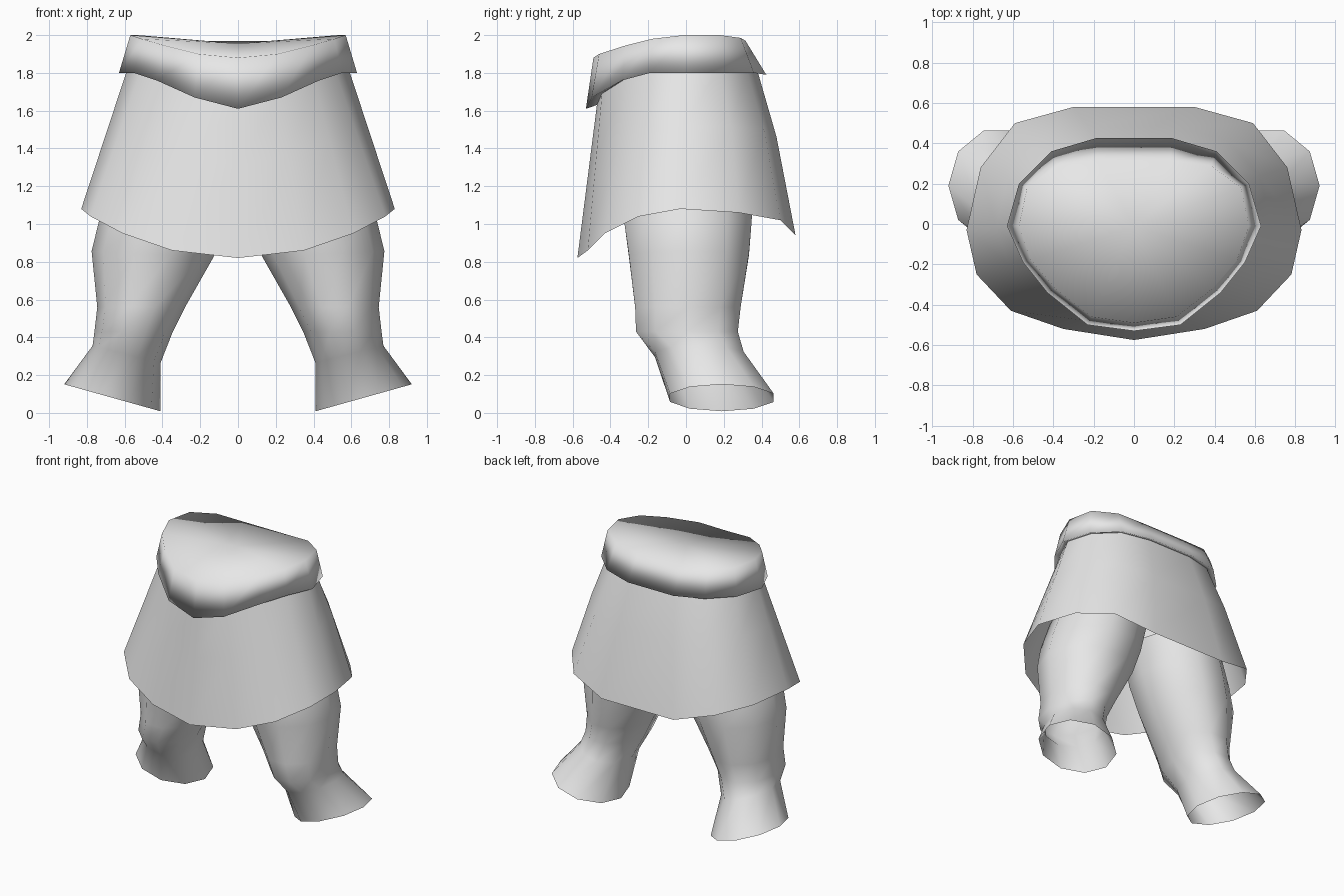
import bpy, math

if "Cube" in bpy.data.objects:
    bpy.data.objects.remove(bpy.data.objects["Cube"])

grey = bpy.data.materials.new("light grey")
grey.diffuse_color = (0.8, 0.8, 0.8, 1)
grey.use_nodes = True
grey.node_tree.nodes["Principled BSDF"].inputs["Base Color"].default_value = grey.diffuse_color


def full_ring(half):
    """Mirror a half outline (front centre first) into a closed ring."""
    return half + [(-x, y, z) for x, y, z in reversed(half[1:])]


def loft(name, rings, peak=None):
    """Skin rings from bottom to top; an optional peak closes the last one."""
    n = len(rings[0])
    verts = [p for ring in rings for p in ring]
    faces = []
    for r in range(len(rings) - 1):
        a, b = r * n, (r + 1) * n
        for i in range(n):
            j = (i + 1) % n
            faces.append((a + i, a + j, b + j, b + i))
    if peak:
        verts.append(peak)
        last = (len(rings) - 1) * n
        faces += [(last + i, last + (i + 1) % n, len(verts) - 1) for i in range(n)]
    mesh = bpy.data.meshes.new(name)
    mesh.from_pydata(verts, [], faces)
    mesh.materials.append(grey)
    mesh.polygons.foreach_set("use_smooth", [True] * len(faces))
    obj = bpy.data.objects.new(name, mesh)
    bpy.context.collection.objects.link(obj)
    return obj


# Waistband outlines
band_low = full_ring([(0, -.53, 1.61), (.23, -.50, 1.67), (.43, -.34, 1.76),
                      (.55, -.19, 1.80), (.63, -.01, 1.80), (.57, .20, 1.80),
                      (.41, .36, 1.80), (.19, .425, 1.79)])
band_top = full_ring([(0, -.49, 1.88), (.21, -.46, 1.90), (.39, -.32, 1.945),
                      (.51, -.18, 1.98), (.57, -.01, 2.0), (.53, .18, 2.0),
                      (.38, .29, 1.985), (.18, .315, 1.97)])
waist = [(x * .93, y * .89, z + .02) for x, y, z in band_low]

# Waistband with tucked underside and shallow saddle top
loft("waistband", [waist, band_low, band_top], (0, -.01, 1.955))

# Flared skirt, open at the hem
hem = full_ring([(0, -.575, .82), (.35, -.52, .86), (.61, -.43, .95),
                 (.78, -.25, 1.04), (.83, -.03, 1.08), (.76, .28, 1.06),
                 (.59, .50, 1.02), (.30, .58, .94)])
mid = []
for w, h in zip(waist, hem):
    t = .40
    bulge = .02 if w[1] > .1 else 0
    mid.append((w[0] + (h[0] - w[0]) * t, w[1] + (h[1] - w[1]) * t + bulge,
                w[2] + (h[2] - w[2]) * t))
loft("skirt", [hem, mid, waist])

# Leg sections: inner x, outer x, front y, back y, height, sideways tilt
LEG = [(.41, .92, -.09, .47, .08, .28),
       (.41, .77, -.17, .31, .31, .25),
       (.345, .76, -.27, .28, .43, 0),
       (.28, .745, -.275, .295, .56, 0),
       (.13, .775, -.31, .34, .84, .05),
       (.06, .735, -.335, .355, 1.02, 0),
       (.01, .65, -.33, .36, 1.25, 0)]
SIDES = 10
for side, label in ((1, "left_leg"), (-1, "right_leg")):
    rings = []
    for x0, x1, y0, y1, z, tilt in LEG:
        cx, rx, cy, ry = (x0 + x1) / 2, (x1 - x0) / 2, (y0 + y1) / 2, (y1 - y0) / 2
        ring = []
        for i in range(SIDES):
            a = 2 * math.pi * i / SIDES
            dx = rx * math.cos(a)
            ring.append((side * cx + dx, cy + ry * 1.03 * math.sin(a),
                         z + tilt * dx * side))
        rings.append(ring)
    loft(label, rings)
